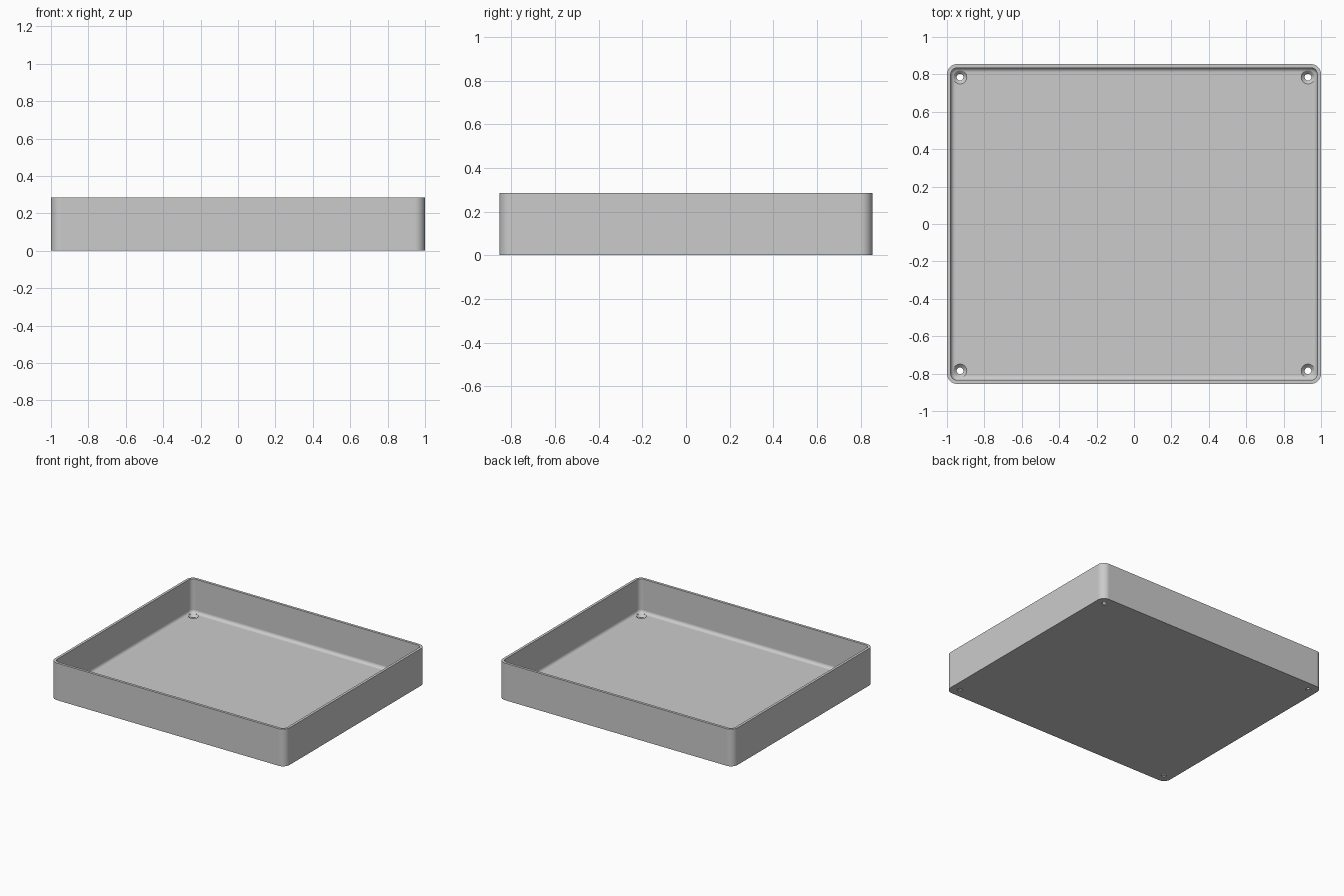
import bpy, bmesh, math

cube = bpy.data.objects.get("Cube")
if cube:
    bpy.data.objects.remove(cube, do_unlink=True)

HALF_X, HALF_Y, HEIGHT = 1.0, 0.855, 0.286
CORNER, WALL, FLOOR, FILLET = 0.055, 0.02, 0.025, 0.025
HOLE_X, HOLE_Y, HOLE_R, SINK_R = 0.93, 0.785, 0.018, 0.036

grey = bpy.data.materials.new("light grey")
grey.use_nodes = True
grey.diffuse_color = (0.6, 0.6, 0.6, 1)
grey.node_tree.nodes["Principled BSDF"].inputs["Base Color"].default_value = (0.6, 0.6, 0.6, 1)


def rounded_ring(inset, z, steps=8):
    """Rounded rectangle, inset from the outer wall."""
    r = CORNER - inset
    cx, cy = HALF_X - CORNER, HALF_Y - CORNER
    points = []
    for quarter, (sx, sy) in enumerate([(1, 1), (-1, 1), (-1, -1), (1, -1)]):
        for i in range(steps + 1):
            a = (quarter + i / steps) * math.pi / 2
            points.append((sx * cx + r * math.cos(a), sy * cy + r * math.sin(a), z))
    return points


def circle_ring(x, y, r, z, sides=32):
    turn = 2 * math.pi / sides
    return [(x + r * math.cos(i * turn), y + r * math.sin(i * turn), z) for i in range(sides)]


def loft(name, rings):
    """Join rings into a closed solid, capped at both ends."""
    bm = bmesh.new()
    loops = [[bm.verts.new(p) for p in ring] for ring in rings]
    n = len(loops[0])
    for low, high in zip(loops, loops[1:]):
        for i in range(n):
            j = (i + 1) % n
            bm.faces.new((low[i], low[j], high[j], high[i]))
    bm.faces.new(loops[0][::-1])
    bm.faces.new(loops[-1])
    bmesh.ops.recalc_face_normals(bm, faces=bm.faces)
    mesh = bpy.data.meshes.new(name)
    bm.to_mesh(mesh)
    bm.free()
    mesh.materials.append(grey)
    obj = bpy.data.objects.new(name, mesh)
    bpy.context.collection.objects.link(obj)
    return obj


# Tray: outer wall, rim, inner wall, then a rounded step down to the floor
rings = [rounded_ring(0, 0), rounded_ring(0, HEIGHT), rounded_ring(WALL, HEIGHT)]
for i in range(7):
    a = i / 6 * math.pi / 2
    rings.append(rounded_ring(WALL + FILLET * (1 - math.cos(a)),
                              FLOOR + FILLET * (1 - math.sin(a))))
tray = loft("tray", rings)
bpy.context.view_layer.objects.active = tray
tray.select_set(True)

# Countersunk screw hole in each corner
for sx in (-1, 1):
    for sy in (-1, 1):
        x, y = sx * HOLE_X, sy * HOLE_Y
        profile = [(HOLE_R, -0.02), (HOLE_R, FLOOR - 0.018), (SINK_R, FLOOR), (SINK_R, 0.13)]
        cutter = loft("screw_hole_cutter", [circle_ring(x, y, r, z) for r, z in profile])
        cutter.hide_render = True
        cut = tray.modifiers.new("screw hole", "BOOLEAN")
        cut.operation = "DIFFERENCE"
        cut.solver = "EXACT"
        cut.object = cutter
        bpy.ops.object.modifier_apply(modifier=cut.name)
        bpy.data.objects.remove(cutter, do_unlink=True)

# Smooth corners with flat walls and floor
bpy.ops.object.shade_smooth_by_angle(angle=math.radians(30))
weighted = tray.modifiers.new("flat faces", "WEIGHTED_NORMAL")
weighted.keep_sharp = True
